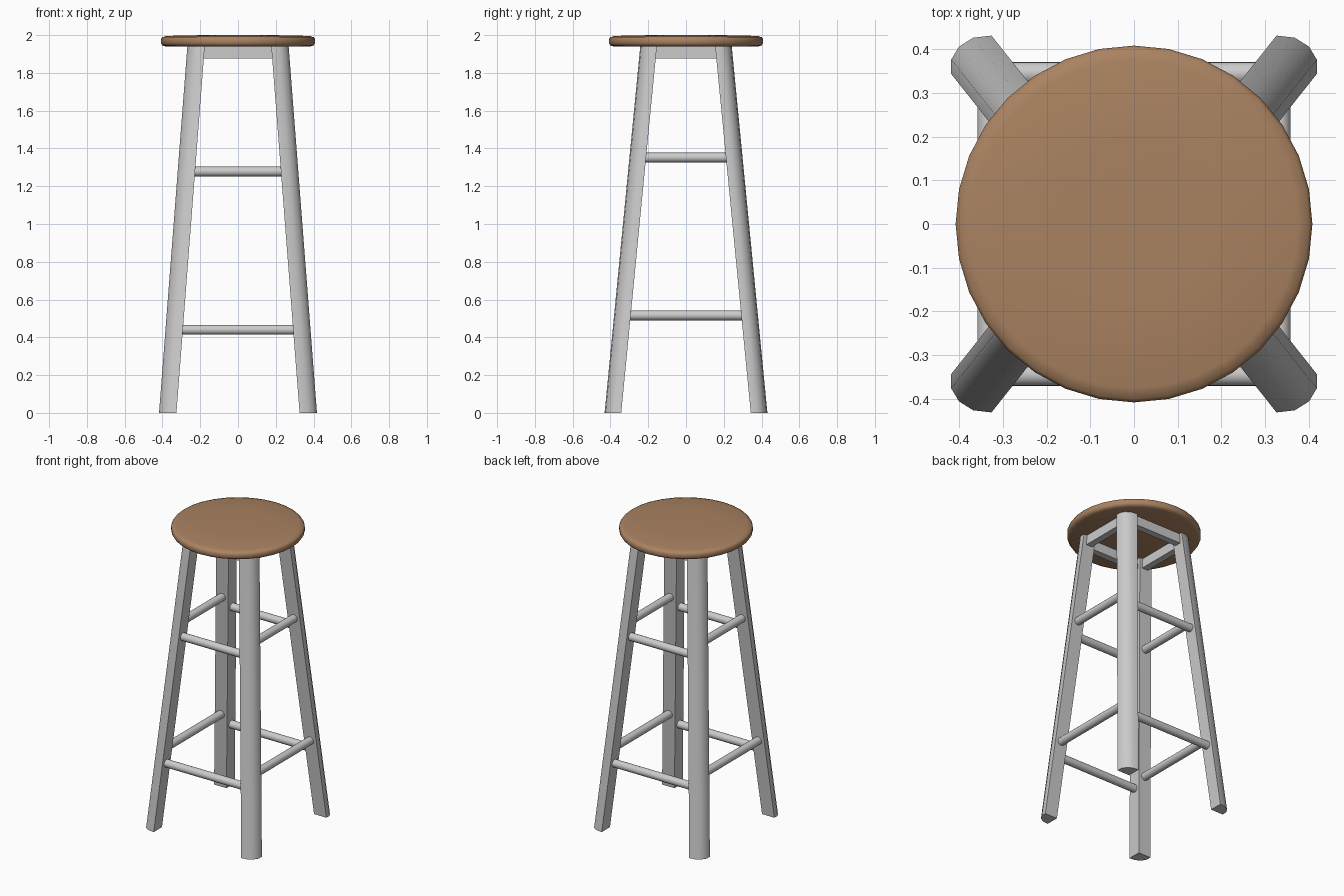
import bpy, bmesh, math
from mathutils import Matrix, Vector

if "Cube" in bpy.data.objects:
    bpy.data.objects.remove(bpy.data.objects["Cube"])


def material(name, color):
    m = bpy.data.materials.new(name)
    m.diffuse_color = (*color, 1)
    m.use_nodes = True
    m.node_tree.nodes["Principled BSDF"].inputs["Base Color"].default_value = m.diffuse_color
    return m


WOOD = material("brown wood", (0.40, 0.225, 0.12))
GREY = material("light grey paint", (0.60, 0.60, 0.60))


def finish(bm, name, mat, smooth=True):
    bmesh.ops.recalc_face_normals(bm, faces=bm.faces)
    mesh = bpy.data.meshes.new(name)
    bm.to_mesh(mesh)
    bm.free()
    mesh.materials.append(mat)
    ob = bpy.data.objects.new(name, mesh)
    bpy.context.collection.objects.link(ob)
    if smooth:
        bpy.ops.object.select_all(action='DESELECT')
        ob.select_set(True)
        bpy.context.view_layer.objects.active = ob
        bpy.ops.object.shade_smooth_by_angle(angle=math.radians(40))
    return ob


# Seat: round disc with a softened rim, spun from a profile
profile = [(0, 1.94), (0.385, 1.94), (0.401, 1.946), (0.408, 1.957), (0.408, 1.979),
           (0.401, 1.989), (0.375, 1.996), (0.18, 2.0), (0, 2.0)]
bm = bmesh.new()
pts = [bm.verts.new((r, 0, z)) for r, z in profile]
edges = [bm.edges.new(p) for p in zip(pts, pts[1:])]
bmesh.ops.spin(bm, geom=pts + edges, cent=(0, 0, 0), axis=(0, 0, 1),
               angle=math.tau, steps=32, use_merge=True)
bmesh.ops.remove_doubles(bm, verts=bm.verts, dist=1e-4)
finish(bm, "seat", WOOD)

# Legs: square section with a rounded outer corner, splayed outward
TOP = 1.943
FOOT, HEAD = Vector((0.372, 0.387)), Vector((0.222, 0.198))
SECTION = [(-0.046, -0.044), (0.046, -0.044), (0.046, -0.011), (0.028, 0.019),
           (-0.004, 0.039), (-0.046, 0.044)]


def leg_centre(z):
    return FOOT.lerp(HEAD, z / TOP)


def leg(name, sx, sy):
    bm = bmesh.new()
    rings = []
    for z in (0, TOP):
        c = leg_centre(z)
        rings.append([bm.verts.new((sx * (c.x + x), sy * (c.y + y), z)) for x, y in SECTION])
        bm.faces.new(rings[-1])
    n = len(SECTION)
    for i in range(n):
        j = (i + 1) % n
        bm.faces.new((rings[0][i], rings[0][j], rings[1][j], rings[1][i]))
    finish(bm, name, GREY)


for sx, xn in ((-1, "left"), (1, "right")):
    for sy, yn in ((-1, "front"), (1, "back")):
        leg(f"{yn}_{xn}_leg", sx, sy)


# Rungs: round bars running between leg centres
def rung(name, centre, axis, length):
    bm = bmesh.new()
    rot = Matrix.Rotation(math.pi / 2, 4, 'Y' if axis == 'X' else 'X')
    bmesh.ops.create_cone(bm, cap_ends=True, segments=20, radius1=0.026, radius2=0.026,
                          depth=length, matrix=Matrix.Translation(centre) @ rot)
    finish(bm, name, GREY)


# Aprons: flat rails under the seat
def apron(name, centre, size):
    bm = bmesh.new()
    bmesh.ops.create_cube(bm, size=1, matrix=Matrix.Translation(centre) @ Matrix.Diagonal((*size, 1)))
    finish(bm, name, GREY, smooth=False)


for s, xn, yn in ((-1, "left", "front"), (1, "right", "back")):
    for z, level in ((0.44, "lower"), (1.278, "upper")):
        c = leg_centre(z)
        rung(f"{yn}_{level}_rung", (0, s * c.y, z), 'X', 2 * c.x)
    for z, level in ((0.516, "lower"), (1.352, "upper")):
        c = leg_centre(z)
        rung(f"{xn}_{level}_rung", (s * c.x, 0, z), 'Y', 2 * c.y)
    apron(f"{yn}_apron", (0, s * 0.2, 1.91), (0.44, 0.045, 0.066))
    apron(f"{xn}_apron", (s * 0.222, 0, 1.91), (0.045, 0.40, 0.066))
